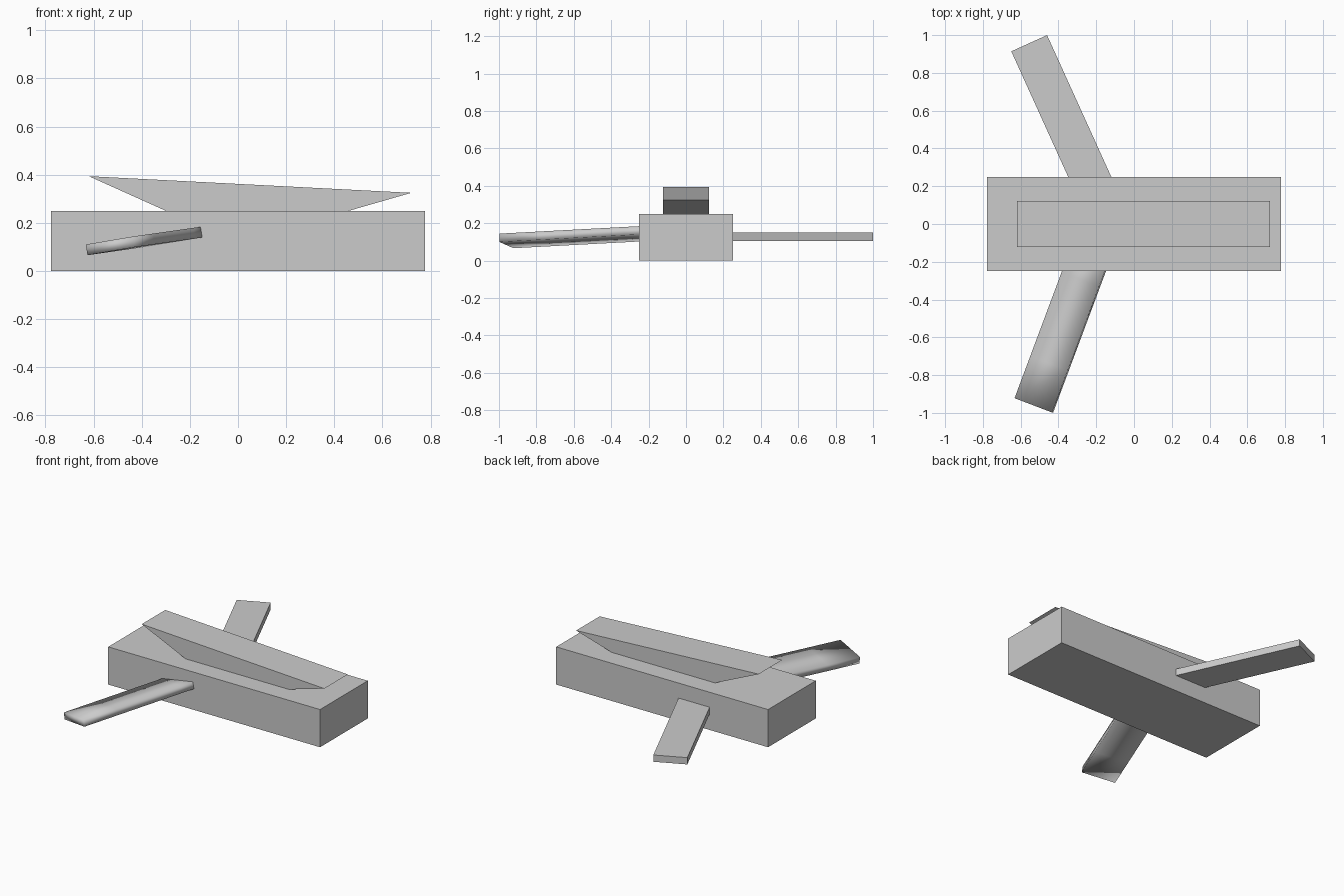
import bpy, bmesh
from mathutils import Vector, Matrix

if "Cube" in bpy.data.objects:
    bpy.data.objects.remove(bpy.data.objects["Cube"])


def finish(bm, name):
    bmesh.ops.recalc_face_normals(bm, faces=bm.faces[:])
    mesh = bpy.data.meshes.new(name)
    bm.to_mesh(mesh)
    bm.free()
    obj = bpy.data.objects.new(name, mesh)
    bpy.context.collection.objects.link(obj)
    return obj


def slab(name, tip, along, across, length, width, thick, cuts=0):
    """Flat bar starting at the middle of its tip and running along a direction."""
    d = Vector(along).normalized()
    w = Vector(across)
    w = (w - d * w.dot(d)).normalized()
    n = w.cross(d).normalized()
    center = Vector(tip) + d * length / 2
    mat = Matrix((w * width, d * length, n * thick)).transposed().to_4x4()
    mat.translation = center
    bm = bmesh.new()
    bmesh.ops.create_cube(bm, size=1, matrix=mat)
    if cuts:
        # divide lengthwise so smooth shading stays near the ends
        long_edges = [e for e in bm.edges if e.calc_length() > length * 0.9]
        bmesh.ops.subdivide_edges(bm, edges=long_edges, cuts=cuts, use_grid_fill=True)
        for f in bm.faces:
            f.smooth = True
    return finish(bm, name)


def prism(name, profile, half_width):
    """Side profile (x, z) extruded along y."""
    bm = bmesh.new()
    face = bm.faces.new([bm.verts.new((x, -half_width, z)) for x, z in profile])
    ext = bmesh.ops.extrude_face_region(bm, geom=[face])
    moved = [v for v in ext["geom"] if isinstance(v, bmesh.types.BMVert)]
    bmesh.ops.translate(bm, verts=moved, vec=(0, 2 * half_width, 0))
    return finish(bm, name)


# Main body block
prism("body", [(-0.777, 0), (0.777, 0), (0.777, 0.25), (-0.777, 0.25)], 0.25)

# Sloping deck with undercut ends, sunk slightly into the body
prism("top_deck", [(-0.255, 0.23), (0.39, 0.23), (0.72, 0.325), (-0.62, 0.394)], 0.123)

# Swept side fins: the back one level, the front one tilted and smooth
slab("back_fin", (-0.555, 0.957, 0.128), (0.34, -0.75, 0), (0.19, 0.086, 0),
     0.95, 0.208, 0.045)
slab("front_fin", (-0.53, -0.96, 0.105), (0.28, 0.75, 0.04), (0.2, -0.08, 0.034),
     0.95, 0.214, 0.045, cuts=3)
